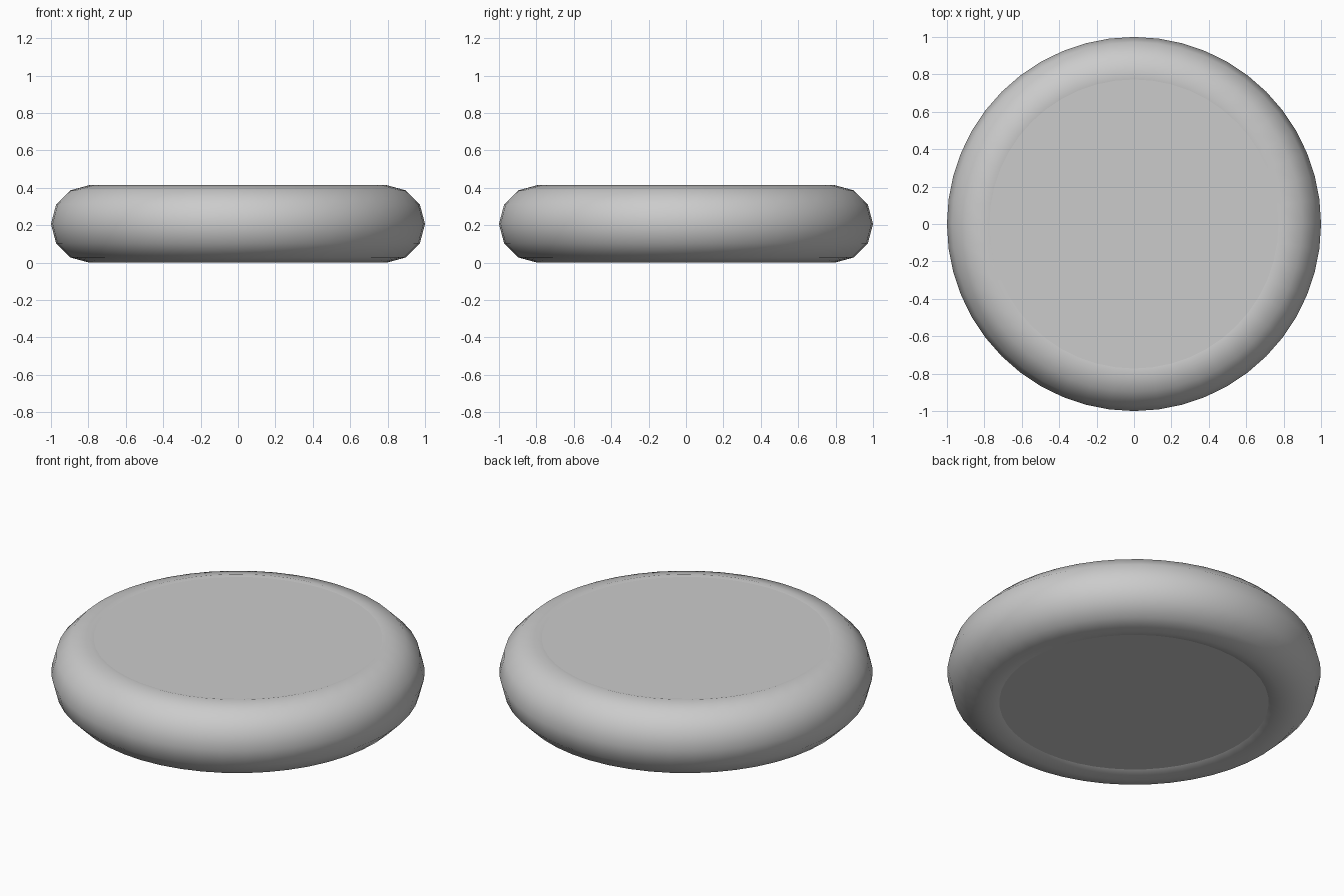
import bpy

if "Cube" in bpy.data.objects:
    bpy.data.objects.remove(bpy.data.objects["Cube"])

R, r, H = 0.795, 0.205, 0.414

# rounded rim
bpy.ops.mesh.primitive_torus_add(major_radius=R, minor_radius=r,
                                 major_segments=48, minor_segments=12,
                                 location=(0, 0, H / 2))
rim = bpy.context.object
rim.name = "rounded_rim"
rim.scale.z = H / (2 * r)
bpy.ops.object.shade_smooth()

# flat core, slightly recessed above and below
z0, z1 = 0.02, 0.408
bpy.ops.mesh.primitive_cylinder_add(vertices=48, radius=R, depth=z1 - z0,
                                    location=(0, 0, (z0 + z1) / 2))
core = bpy.context.object
core.name = "flat_core"
bpy.ops.object.shade_smooth_by_angle()
